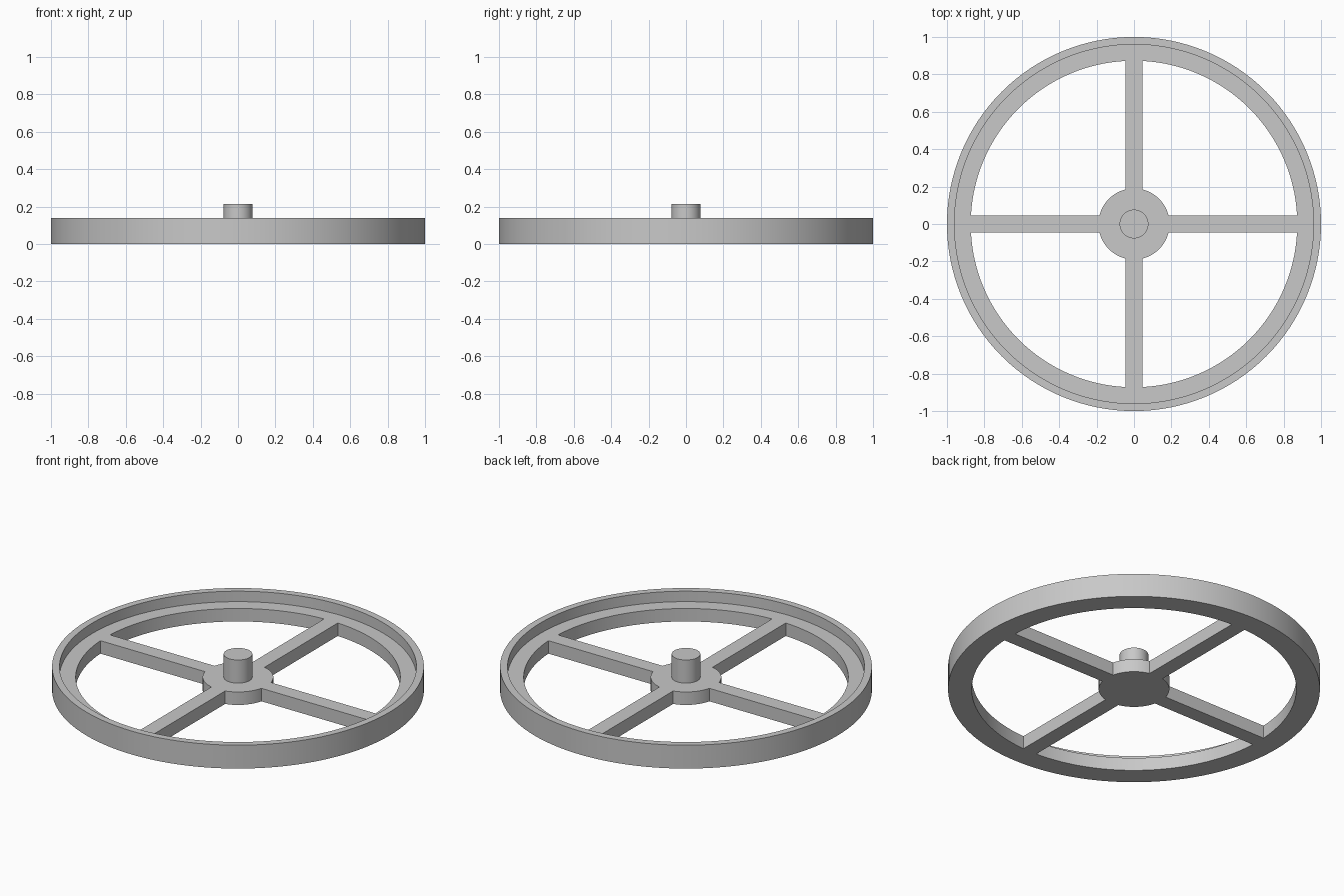
import bpy
import bmesh
from math import tau, radians
from mathutils import Vector

cube = bpy.data.objects.get("Cube")
if cube:
    bpy.data.objects.remove(cube, do_unlink=True)

SEGMENTS = 128
WEB_TOP = 0.077      # top of ledge, spokes and hub
RIM_TOP = 0.139
POST_TOP = 0.214

grey = bpy.data.materials.new("plain_grey")
grey.use_nodes = True
colour = (0.58, 0.58, 0.58, 1.0)
grey.diffuse_color = colour
grey.node_tree.nodes["Principled BSDF"].inputs["Base Color"].default_value = colour


def finish(name, bm):
    bmesh.ops.recalc_face_normals(bm, faces=bm.faces)
    mesh = bpy.data.meshes.new(name)
    bm.to_mesh(mesh)
    bm.free()
    mesh.materials.append(grey)
    obj = bpy.data.objects.new(name, mesh)
    bpy.context.collection.objects.link(obj)
    return obj


def lathe(name, profile):
    """Spin a closed (radius, height) profile around z."""
    bm = bmesh.new()
    verts = [bm.verts.new((r, 0, z)) for r, z in profile]
    edges = [bm.edges.new((v, verts[(i + 1) % len(verts)])) for i, v in enumerate(verts)]
    bmesh.ops.spin(bm, geom=verts + edges, cent=(0, 0, 0), axis=(0, 0, 1),
                   angle=tau, steps=SEGMENTS, use_duplicate=False)
    bmesh.ops.remove_doubles(bm, verts=bm.verts, dist=0.0001)
    return finish(name, bm)


def disc(name, radius, bottom, top):
    bm = bmesh.new()
    bmesh.ops.create_cone(bm, cap_ends=True, segments=SEGMENTS, radius1=radius,
                          radius2=radius, depth=top - bottom)
    bmesh.ops.translate(bm, verts=bm.verts, vec=(0, 0, (bottom + top) / 2))
    return finish(name, bm)


def bar(name, length, width):
    bm = bmesh.new()
    bmesh.ops.create_cube(bm, size=1)
    bmesh.ops.scale(bm, verts=bm.verts, vec=(length, width, WEB_TOP))
    bmesh.ops.translate(bm, verts=bm.verts, vec=(0, 0, WEB_TOP / 2))
    return finish(name, bm)


# Rim with a raised outer lip and a lower inner ledge
wheel = lathe("wheel", [(0.873, 0), (1, 0), (1, RIM_TOP), (0.96, RIM_TOP),
                        (0.96, WEB_TOP), (0.873, WEB_TOP)])

# Crossing spokes, hub and centre post, fused into the rim
parts = [bar("spokes_across", 1.83, 0.09), bar("spokes_along", 0.09, 1.83),
         disc("hub", 0.19, 0, WEB_TOP), disc("post", 0.077, WEB_TOP / 2, POST_TOP)]
for part in parts:
    union = wheel.modifiers.new(part.name, 'BOOLEAN')
    union.operation = 'UNION'
    union.solver = 'EXACT'
    union.object = part

fused = bpy.data.meshes.new_from_object(
    wheel.evaluated_get(bpy.context.evaluated_depsgraph_get()))
wheel.modifiers.clear()
wheel.data = fused
for part in parts:
    bpy.data.objects.remove(part, do_unlink=True)

# Smooth curved walls, crisp edges
bpy.ops.object.select_all(action='DESELECT')
wheel.select_set(True)
bpy.context.view_layer.objects.active = wheel
bpy.ops.object.shade_smooth_by_angle(angle=radians(30))
